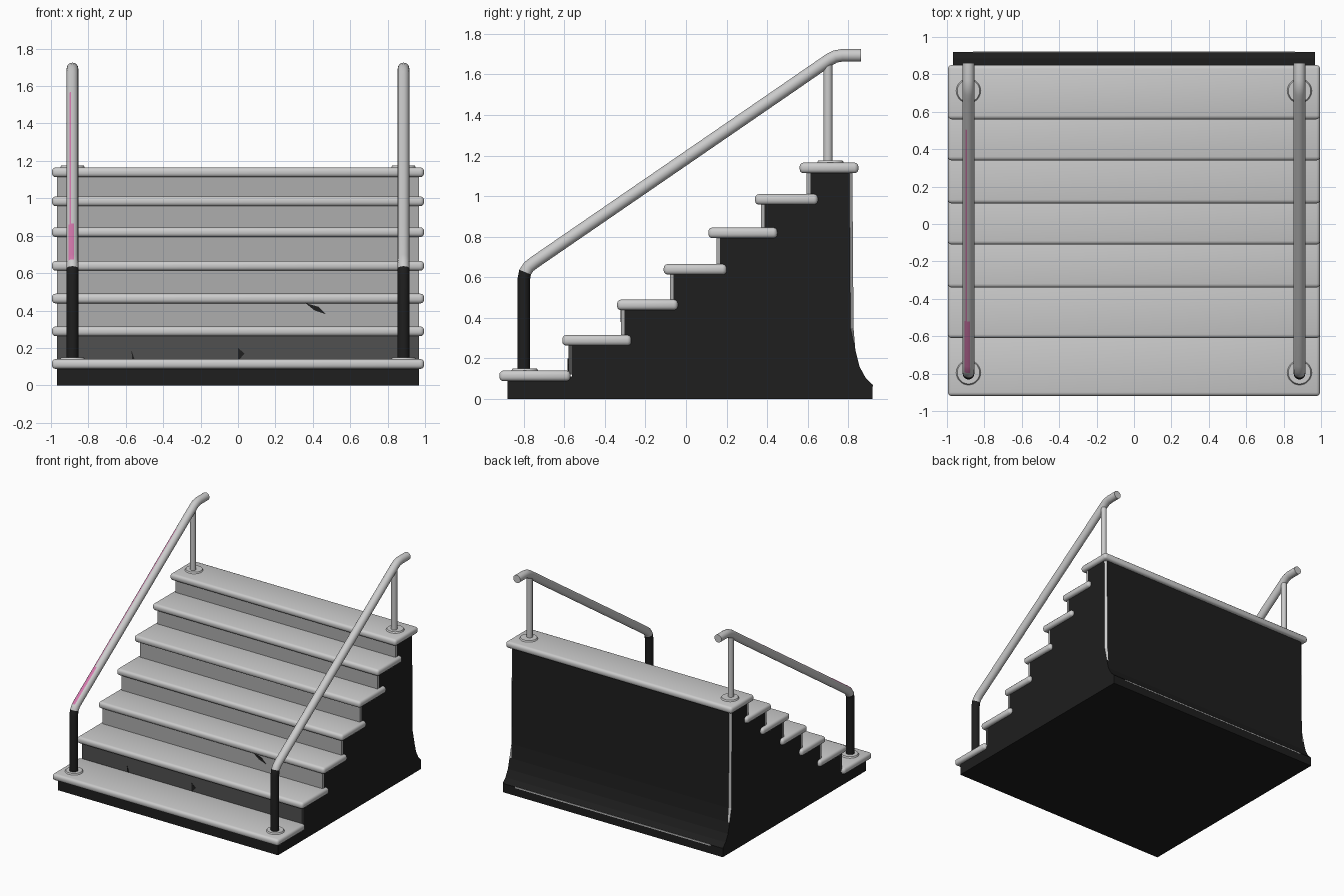
import bpy, bmesh, math
from mathutils import Vector

cube = bpy.data.objects.get("Cube")
if cube:
    bpy.data.objects.remove(cube, do_unlink=True)


def material(name, r, g, b):
    m = bpy.data.materials.new(name)
    m.use_nodes = True
    m.diffuse_color = (r, g, b, 1)
    bsdf = m.node_tree.nodes["Principled BSDF"]
    bsdf.inputs["Base Color"].default_value = (r, g, b, 1)
    bsdf.inputs["Roughness"].default_value = 0.7
    return m


LIGHT = material("light grey", 0.6, 0.6, 0.6)
RISER = material("riser grey", 0.42, 0.42, 0.42)
DARK = material("dark grey", 0.08, 0.08, 0.08)
BLACK = material("black", 0.013, 0.013, 0.013)
PINK = material("pink", 0.66, 0.19, 0.42)


def make(name, bm, *mats, smooth=False):
    bmesh.ops.recalc_face_normals(bm, faces=bm.faces[:])
    mesh = bpy.data.meshes.new(name)
    bm.to_mesh(mesh)
    bm.free()
    ob = bpy.data.objects.new(name, mesh)
    bpy.context.collection.objects.link(ob)
    for m in mats:
        mesh.materials.append(m)
    if smooth:
        bpy.ops.object.select_all(action='DESELECT')
        bpy.context.view_layer.objects.active = ob
        ob.select_set(True)
        bpy.ops.object.shade_smooth_by_angle(angle=math.radians(40))
    return ob


def prism(points, offset):
    """Closed 3D outline extruded along an offset."""
    bm = bmesh.new()
    face = bm.faces.new([bm.verts.new(p) for p in points])
    ext = bmesh.ops.extrude_face_region(bm, geom=[face], use_keep_orig=True)
    moved = [v for v in ext["geom"] if isinstance(v, bmesh.types.BMVert)]
    bmesh.ops.translate(bm, verts=moved, vec=offset)
    return bm


def box(x, y0, y1, z0, z1):
    return prism([(-x, y0, z0), (-x, y1, z0), (-x, y1, z1), (-x, y0, z1)], (2 * x, 0, 0))


def cylinder(name, radius, centre, depth, sides, mat, bevel=0):
    bm = bmesh.new()
    bmesh.ops.create_cone(bm, cap_ends=True, segments=sides, radius1=radius,
                          radius2=radius - bevel, depth=depth)
    bmesh.ops.translate(bm, verts=bm.verts[:], vec=centre)
    return make(name, bm, mat, smooth=True)


# Step data: tread front, tread back, tread top, riser face
steps = [(-0.92, -0.57, 0.14, -0.88), (-0.61, -0.27, 0.315, -0.58),
         (-0.34, -0.04, 0.49, -0.32), (-0.11, 0.20, 0.665, -0.08),
         (0.11, 0.45, 0.845, 0.15), (0.34, 0.65, 1.01, 0.37),
         (0.56, 0.85, 1.165, 0.595)]
W, PANEL = 0.968, 0.018

# Stepped body with a flared back, light worn rear corners
outline, floor = [], 0
for front, back, top, face in steps:
    y = face if floor == 0 else face + PANEL
    outline += [(y, floor), (y, top - 0.03)]
    floor = top - 0.03
outline += [(0.82, floor), (0.826, 0.35), (0.835, 0.24), (0.855, 0.16),
            (0.885, 0.105), (0.92, 0.07), (0.92, 0)]
body = prism([(-W, y, z) for y, z in outline], (2 * W, 0, 0))
corners = [e for e in body.edges
           if all(v.co.y > 0.81 and v.co.z > 0.2 for v in e.verts)
           and abs(e.verts[0].co.x - e.verts[1].co.x) < 0.01
           and abs(e.verts[0].co.z - e.verts[1].co.z) > 0.05]
bmesh.ops.bevel(body, geom=corners, offset=0.015, segments=1, affect='EDGES', material=1)
make("stair_body", body, BLACK, LIGHT)
make("worn_back_edge", box(0.86, 0.917, 0.922, 0.062, 0.072), LIGHT)

# Rounded treads and riser panels
for i, (front, back, top, face) in enumerate(steps):
    bm = box(0.995, front, back, top - 0.052, top)
    bmesh.ops.bevel(bm, geom=bm.edges[:], offset=0.02, segments=3, profile=0.5,
                    affect='EDGES')
    make(f"tread_{i + 1}", bm, LIGHT, smooth=True)
    if i:
        make(f"riser_{i + 1}", box(W, face, face + PANEL, steps[i - 1][2] - 0.02, top - 0.03),
             DARK if i == 1 else RISER)

# Chips in the riser paint
chips = [(-0.323, [(0.36, 0.44), (0.43, 0.42), (0.47, 0.38), (0.41, 0.4)]),
         (-0.583, [(0.0, 0.2), (0.035, 0.17), (0.0, 0.13)]),
         (-0.583, [(-0.57, 0.19), (-0.55, 0.13), (-0.565, 0.13)])]
for y, pts in chips:
    make("paint_chip", prism([(x, y, z) for x, z in pts], (0, 0.006, 0)), BLACK)

# Handrails: bent tubes, black lower post, pink streak on the right rail
path = [(-0.8, 0.13), (-0.8, 0.59), (-0.793, 0.625), (-0.775, 0.652), (-0.745, 0.675),
        (-0.505, 0.84), (0.52, 1.544), (0.63, 1.62), (0.68, 1.654), (0.705, 1.672),
        (0.735, 1.688), (0.77, 1.694), (0.862, 1.694)]
SIDES, RADIUS, RAIL_X = 24, 0.031, 0.885


def handrail(name, x, streak):
    bm = bmesh.new()
    pts = [Vector((x, y, z)) for y, z in path]
    rings = []
    for i, p in enumerate(pts):
        a = (p - pts[i - 1]).normalized() if i else Vector()
        b = (pts[i + 1] - p).normalized() if i < len(pts) - 1 else Vector()
        t = (a + b).normalized()
        n = Vector((0, -t.z, t.y))
        angles = [math.tau * j / SIDES for j in range(SIDES)]
        rings.append([bm.verts.new(p + RADIUS * (Vector((math.cos(q), 0, 0)) + n * math.sin(q)))
                      for q in angles])
    for i, (r0, r1) in enumerate(zip(rings, rings[1:])):
        height = (path[i][1] + path[i + 1][1]) / 2
        for j in range(SIDES):
            k = (j + 1) % SIDES
            f = bm.faces.new((r0[j], r0[k], r1[k], r1[j]))
            wide = 0.66 < height < 0.84 and 5 <= j <= 8
            line = 0.84 < height < 1.55 and j == 7
            f.material_index = 1 if height < 0.61 else 2 if streak and (wide or line) else 0
    bm.faces.new(rings[0])
    bm.faces.new(rings[-1])
    make(name, bm, LIGHT, BLACK, PINK, smooth=True)


for side, sx in (("left", 1), ("right", -1)):
    x = sx * RAIL_X
    handrail(f"{side}_handrail", x, sx < 0)
    cylinder(f"{side}_rear_post", 0.022, (x, 0.7, 1.41), 0.52, 20, LIGHT)
    cylinder(f"{side}_front_flange", 0.068, (x, -0.795, 0.143), 0.014, 28, LIGHT, 0.008)
    cylinder(f"{side}_rear_flange", 0.068, (x, 0.712, 1.168), 0.014, 28, LIGHT, 0.008)
